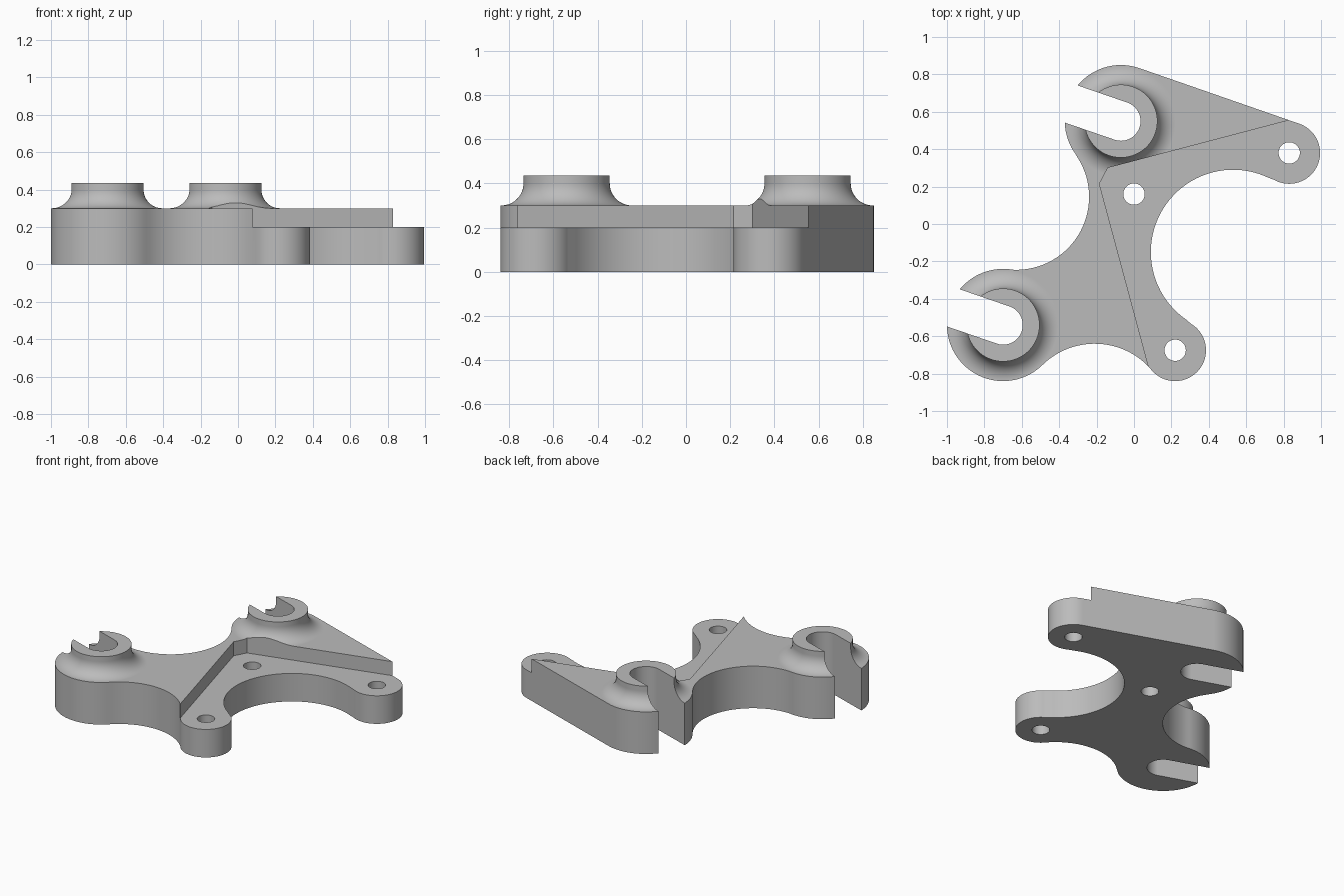
import bpy, bmesh
from math import atan2, asin, sin, cos, pi, radians, tau, hypot
from mathutils import Vector

cube = bpy.data.objects.get("Cube")
if cube:
    bpy.data.objects.remove(cube, do_unlink=True)

grey = bpy.data.materials.new("plain grey")
grey.use_nodes = True
grey.diffuse_color = (0.5, 0.5, 0.5, 1)
grey.node_tree.nodes["Principled BSDF"].inputs["Base Color"].default_value = (0.5, 0.5, 0.5, 1)

TOP, STEP, BOSS_TOP = 0.30, 0.20, 0.435
BOSSES = {"back": Vector((-0.07, 0.55)), "front": Vector((-0.70, -0.54))}
ARMS = {"left": Vector((0.83, 0.38)), "front": Vector((0.22, -0.675))}
BOSS_R, ARM_R = 0.30, 0.165
SLOT_R, SLOT_ANGLE = 0.105, radians(161)


def finish(name, bm):
    bmesh.ops.recalc_face_normals(bm, faces=bm.faces)
    mesh = bpy.data.meshes.new(name)
    bm.to_mesh(mesh)
    bm.free()
    mesh.materials.append(grey)
    ob = bpy.data.objects.new(name, mesh)
    bpy.context.collection.objects.link(ob)
    return ob


def prism(name, points, z0, z1):
    bm = bmesh.new()
    face = bm.faces.new([bm.verts.new((x, y, z0)) for x, y in points])
    new = bmesh.ops.extrude_face_region(bm, geom=[face])["geom"]
    bmesh.ops.translate(bm, vec=(0, 0, z1 - z0),
                        verts=[g for g in new if isinstance(g, bmesh.types.BMVert)])
    return finish(name, bm)


def arc(c, r, a0, a1, step=radians(4)):
    n = max(2, round(abs(a1 - a0) / step))
    return [(c[0] + r * cos(a0 + (a1 - a0) * i / n),
             c[1] + r * sin(a0 + (a1 - a0) * i / n)) for i in range(n + 1)]


def revolve(name, profile, centre, steps=96):
    bm = bmesh.new()
    rings = [[bm.verts.new((centre.x + r * cos(tau * i / steps),
                            centre.y + r * sin(tau * i / steps), z))
              for i in range(steps)] for r, z in profile]
    for low, high in zip(rings, rings[1:]):
        for i in range(steps):
            j = (i + 1) % steps
            bm.faces.new((low[i], low[j], high[j], high[i]))
    bm.faces.new(rings[0])
    bm.faces.new(rings[-1])
    return finish(name, bm)


def combine(target, other, operation):
    bpy.context.view_layer.objects.active = target
    mod = target.modifiers.new(operation.lower(), "BOOLEAN")
    mod.operation, mod.object, mod.solver = operation, other, "EXACT"
    bpy.ops.object.modifier_apply(modifier=mod.name)
    bpy.data.objects.remove(other, do_unlink=True)


# Plate outline: round lobes (+1) joined by tangent hollows (-1), clockwise
circles = [
    (BOSSES["back"], BOSS_R, 1),
    (ARMS["left"], ARM_R, 1),
    (Vector((0.53, -0.15)), 0.44, -1),
    (ARMS["front"], ARM_R, 1),
    (Vector((-0.21, -1.04)), 0.40, -1),
    (BOSSES["front"], BOSS_R, 1),
    (Vector((-0.63, 0.145)), 0.39, -1),
]
span = ARMS["left"] - BOSSES["back"]
straight = atan2(span.y, span.x) - asin((BOSS_R - ARM_R) / hypot(*span)) + pi / 2


def towards(i, j):
    d = circles[j % 7][0] - circles[i][0]
    return straight if {i, j % 7} == {0, 1} else atan2(d.y, d.x)


outline = []
for i, (c, r, kind) in enumerate(circles):
    a0 = towards(i, i - 1)
    sweep = (towards(i, i + 1) - a0) % tau
    if kind == 1:
        sweep -= tau
    pts = arc(c, r, a0, a0 + sweep)
    # hollows share their end points with the lobes
    outline += pts if kind == 1 else pts[1:-1]
bracket = prism("bracket_plate", outline, 0, TOP)

# Raised bosses with a concave foot
foot = arc((0.295, 0.40), 0.10, 1.5 * pi, pi, radians(7.5))
for name, centre in BOSSES.items():
    profile = [(0.295, 0.15)] + foot + [(0.195, BOSS_TOP)]
    combine(bracket, revolve(name + "_boss", profile, centre), "UNION")

# Open-ended slots through the bosses
for name, centre in BOSSES.items():
    out = 0.5 * Vector((cos(SLOT_ANGLE), sin(SLOT_ANGLE)))
    pts = arc(centre, SLOT_R, SLOT_ANGLE - pi / 2, SLOT_ANGLE - 1.5 * pi)
    pts += [tuple(Vector(pts[-1]) + out), tuple(Vector(pts[0]) + out)]
    combine(bracket, prism(name + "_slot", pts, -0.2, 0.7), "DIFFERENCE")

# Lowered step across the two arms
step = [(1.2, 0.652), (-0.14, 0.30), (-0.185, 0.215), (0.196, -1.2), (1.2, -1.2)]
combine(bracket, prism("step_cutter", step, STEP, 0.7), "DIFFERENCE")

# Bolt holes
for centre in [*ARMS.values(), Vector((0, 0.16))]:
    hole = revolve("hole_cutter", [(0.057, -0.2), (0.057, 0.7)], centre, 48)
    combine(bracket, hole, "DIFFERENCE")

# Smooth curved walls, keep crisp rims
bpy.ops.object.select_all(action="DESELECT")
bracket.select_set(True)
bpy.context.view_layer.objects.active = bracket
bpy.ops.object.shade_smooth_by_angle(angle=radians(30))
weighted = bracket.modifiers.new("weighted normals", "WEIGHTED_NORMAL")
weighted.keep_sharp = True
